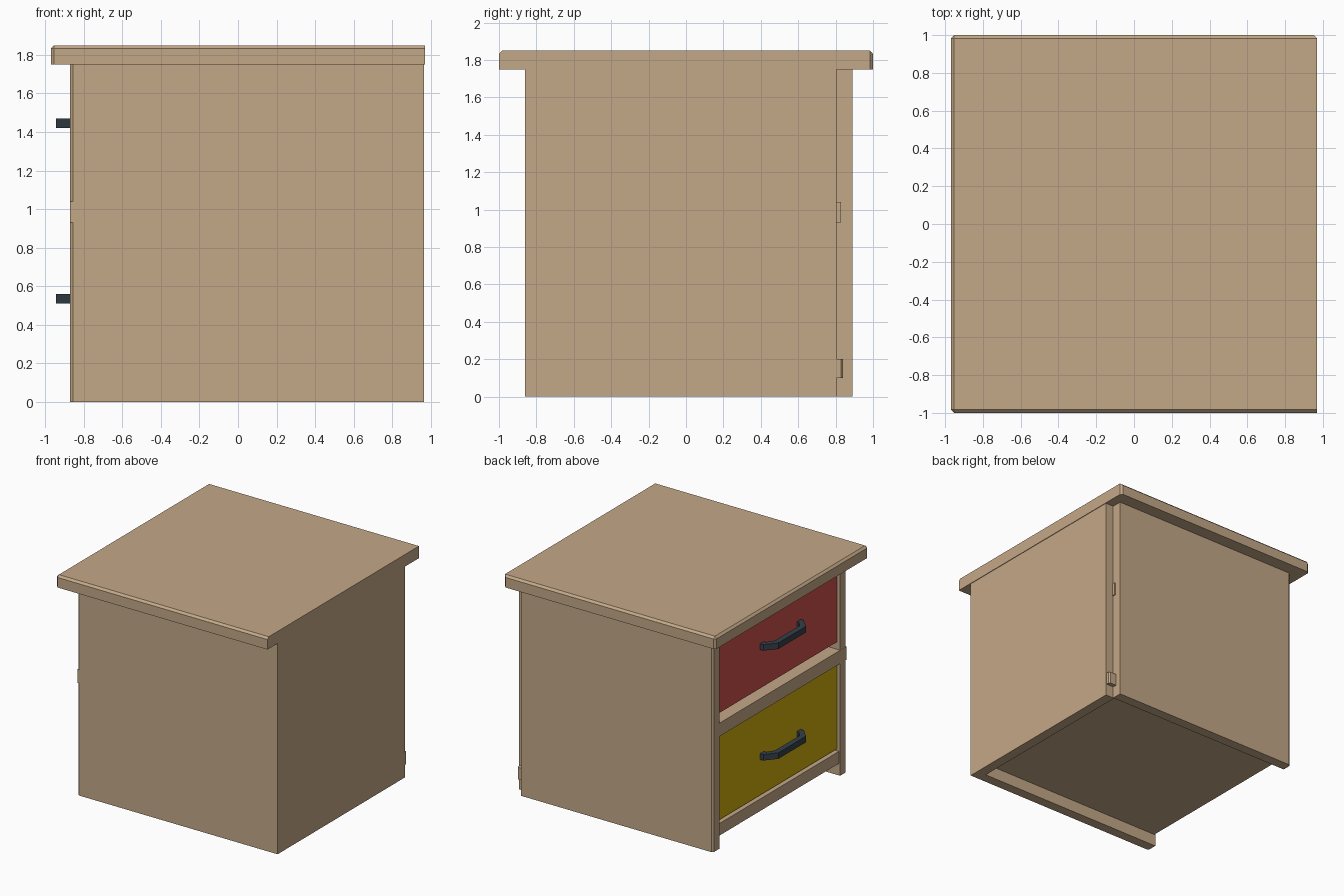
import bpy, bmesh

if "Cube" in bpy.data.objects:
    bpy.data.objects.remove(bpy.data.objects["Cube"])


def material(name, rgb):
    m = bpy.data.materials.new(name)
    m.diffuse_color = (*rgb, 1.0)
    m.use_nodes = True
    m.node_tree.nodes["Principled BSDF"].inputs["Base Color"].default_value = m.diffuse_color
    return m


WOOD = material("light_wood", (0.552, 0.392, 0.242))
RED = material("red_paint", (0.604, 0.080, 0.070))
YELLOW = material("yellow_paint", (0.604, 0.413, 0.0045))
METAL = material("dark_metal", (0.035, 0.050, 0.067))


def prism(name, outline, z0, z1, mat, bevel=None, width=0.02):
    """Extrude a plan outline from z0 to z1, bevelling edges picked by a rule."""
    bm = bmesh.new()
    face = bm.faces.new([bm.verts.new((x, y, z0)) for x, y in outline])
    ext = bmesh.ops.extrude_face_region(bm, geom=[face])
    for v in ext["geom"]:
        if isinstance(v, bmesh.types.BMVert):
            v.co.z = z1
    bmesh.ops.recalc_face_normals(bm, faces=bm.faces)
    if bevel:
        edges = [e for e in bm.edges if bevel((e.verts[0].co + e.verts[1].co) / 2)]
        bmesh.ops.bevel(bm, geom=edges, offset=width, segments=1, affect='EDGES')
    mesh = bpy.data.meshes.new(name)
    bm.to_mesh(mesh)
    bm.free()
    mesh.materials.append(mat)
    ob = bpy.data.objects.new(name, mesh)
    bpy.context.collection.objects.link(ob)
    return ob


def box(name, x0, x1, y0, y1, z0, z1, mat, **kw):
    return prism(name, [(x0, y0), (x1, y0), (x1, y1), (x0, y1)], z0, z1, mat, **kw)


# Cabinet shell: two sides and the back, with a rebate at one rear corner
prism("cabinet_shell", [
    (-0.855, -0.86), (0.965, -0.86), (0.965, 0.805), (0.89, 0.805),
    (0.89, 0.89), (-0.855, 0.89), (-0.87, 0.875), (-0.87, 0.805),
    (0.88, 0.805), (0.88, -0.775), (-0.87, -0.775), (-0.87, -0.845)],
    0.0, 1.75, WOOD)


# Table top: chamfered on the drawer side, both ends and three corners
def top_edges(c):
    upper = c.z > 1.84 and c.x < 0.9
    corner = 1.76 < c.z < 1.84 and not (c.x > 0 and c.y < 0)
    return upper or corner


box("table_top", -0.97, 0.97, -1.0, 1.0, 1.75, 1.85, WOOD, bevel=top_edges, width=0.017)

# Bottom panel, its end shows in the rear rebate
prism("bottom_panel", [(-0.86, -0.80), (0.96, -0.80), (0.96, 0.83),
                       (0.95, 0.84), (-0.80, 0.84), (-0.86, 0.80)],
      0.10, 0.20, WOOD)

# Middle shelf between the drawers
box("middle_shelf", -0.871, 0.90, -0.859, 0.83, 0.93, 1.04, WOOD)

# Drawers and their handles
for label, z0, z1, grip, mat in (("lower", 0.215, 0.92, 0.535, YELLOW),
                                 ("upper", 1.10, 1.75, 1.445, RED)):
    box(label + "_drawer", -0.84, 0.80, -0.775, 0.805, z0, z1, mat)
    prism(label + "_handle", [
        (-0.83, 0.23), (-0.87, 0.23), (-0.945, 0.14), (-0.945, -0.22),
        (-0.87, -0.30), (-0.83, -0.30), (-0.83, -0.25), (-0.86, -0.25),
        (-0.90, -0.20), (-0.90, 0.12), (-0.86, 0.18), (-0.83, 0.18)],
        grip - 0.025, grip + 0.025, METAL)
